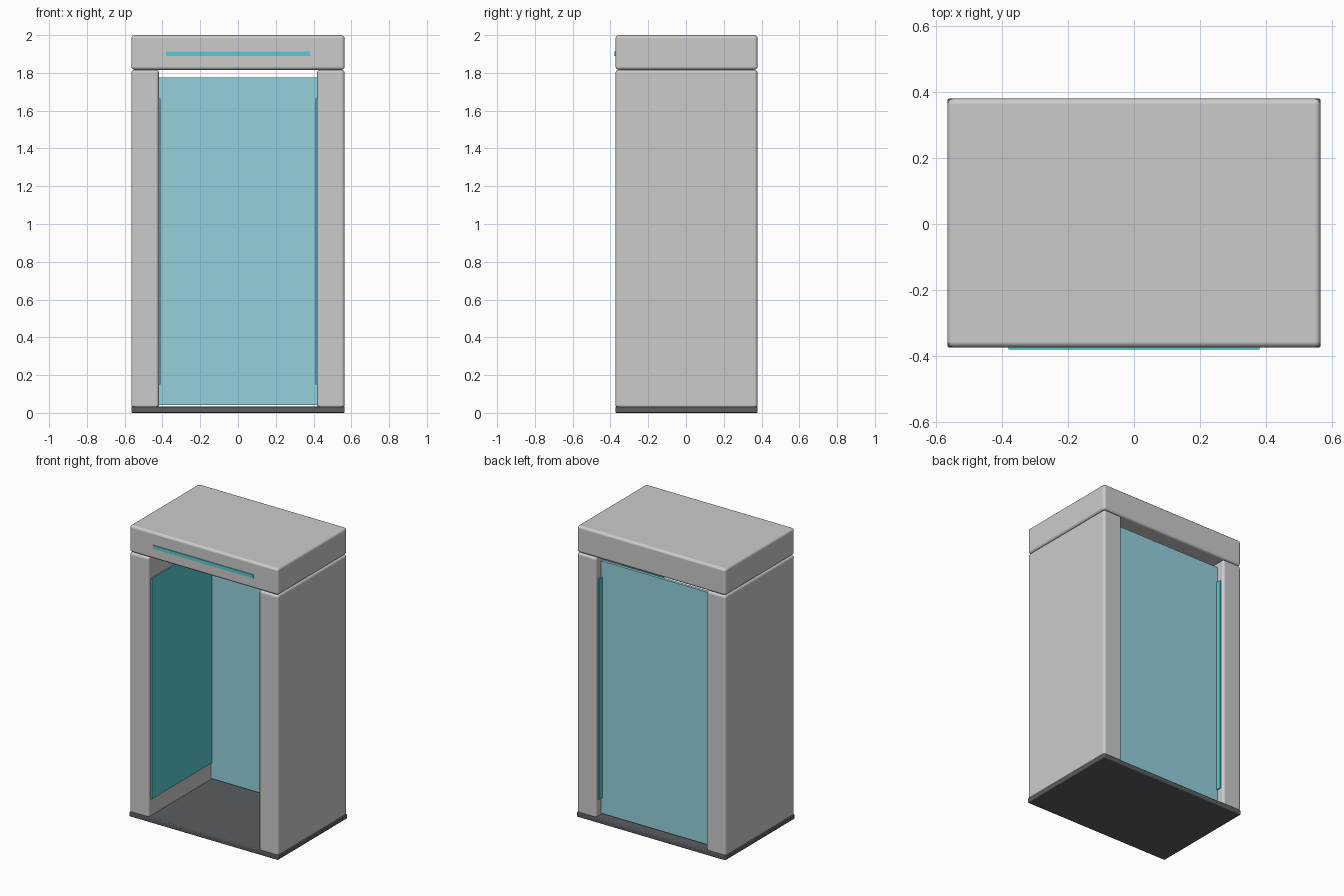
import bpy
import math

if "Cube" in bpy.data.objects:
    bpy.data.objects.remove(bpy.data.objects["Cube"])

YC = 0.003      # body centre in depth
W, D = 1.13, 0.753


def material(name, rgb):
    m = bpy.data.materials.new(name)
    m.diffuse_color = (*rgb, 1.0)
    m.use_nodes = True
    m.node_tree.nodes["Principled BSDF"].inputs["Base Color"].default_value = m.diffuse_color
    return m


def box(name, x, y, z, mat=None, bevel=0.0):
    """Box from (min, max) ranges, with optional rounded edges."""
    bpy.ops.mesh.primitive_cube_add(size=1, location=[sum(r) / 2 for r in (x, y, z)])
    o = bpy.context.object
    o.name = name
    o.scale = [r[1] - r[0] for r in (x, y, z)]
    bpy.ops.object.transform_apply(location=False, rotation=False, scale=True)
    if mat:
        o.data.materials.append(mat)
    if bevel:
        b = o.modifiers.new("round", 'BEVEL')
        b.width, b.segments = bevel, 3
        b.harden_normals = True
        bpy.ops.object.shade_smooth_by_angle(angle=math.radians(40))
    return o


dark = material("dark_base", (0.10, 0.11, 0.12))
glass = material("glass_blue", (0.30, 0.64, 0.73))
glow = material("light_teal", (0.10, 0.60, 0.65))

depth = (YC - D / 2, YC + D / 2)
front = depth[0]

# Floor plate and overhead housing
box("floor_plate", (-W / 2, W / 2), depth, (0, 0.033), dark, 0.006)
box("top_housing", (-W / 2, W / 2), depth, (1.816, 2.0), None, 0.018)

# Side walls with light panels on their inner faces
for side, s in (("left", -1), ("right", 1)):
    box(side + "_wall", sorted((s * W / 2, s * 0.418)), depth, (0.025, 1.816), None, 0.018)
    box(side + "_light_panel", sorted((s * 0.425, s * 0.410)),
        (YC - 0.353, YC + 0.353), (0.15, 1.665), glow)

# Rear glass pane
box("rear_glass", (-0.42, 0.42), (0.303, 0.323), (0.042, 1.775), glass)

# Light strip on the front of the housing
box("front_light_strip", (-0.38, 0.38), (front - 0.006, front + 0.01), (1.89, 1.913), glow)
